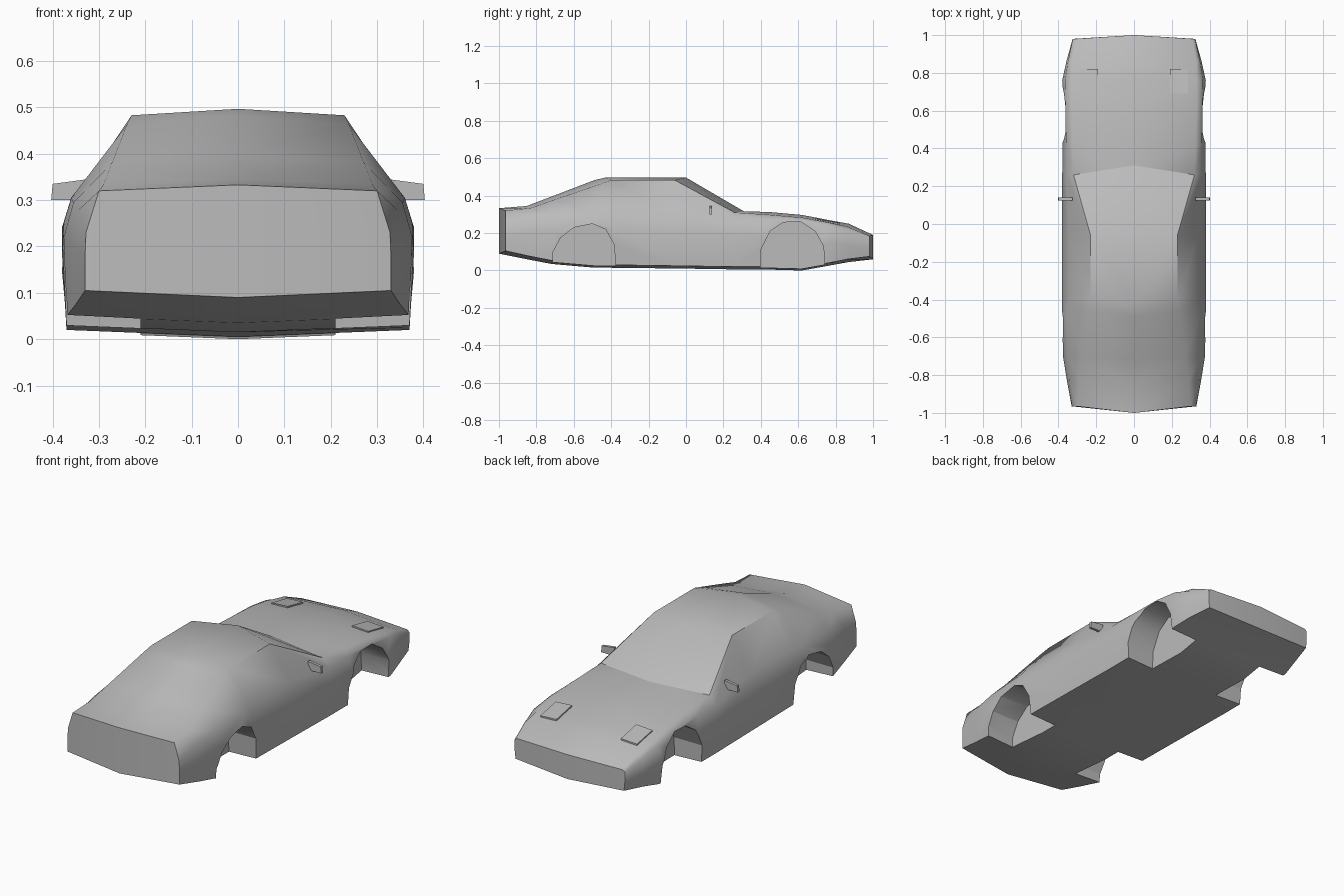
import bpy
import bmesh
from math import radians

cube = bpy.data.objects.get("Cube")
if cube:
    bpy.data.objects.remove(cube)

paint = bpy.data.materials.new("grey paint")
paint.use_nodes = True
GREY = (0.5, 0.5, 0.5, 1)
paint.diffuse_color = GREY
paint.node_tree.nodes["Principled BSDF"].inputs["Base Color"].default_value = GREY


def make_object(name, bm):
    bmesh.ops.recalc_face_normals(bm, faces=bm.faces)
    mesh = bpy.data.meshes.new(name)
    bm.to_mesh(mesh)
    bm.free()
    mesh.materials.append(paint)
    obj = bpy.data.objects.new(name, mesh)
    bpy.context.collection.objects.link(obj)
    return obj


def apply_modifiers(obj):
    activate(obj)
    for modifier in list(obj.modifiers):
        bpy.ops.object.modifier_apply(modifier=modifier.name)


def activate(obj):
    bpy.ops.object.select_all(action="DESELECT")
    obj.select_set(True)
    bpy.context.view_layer.objects.active = obj


def prism(name, outline, offset):
    """Extrude a closed outline of 3D points along an offset."""
    bm = bmesh.new()
    face = bm.faces.new([bm.verts.new(point) for point in outline])
    extruded = bmesh.ops.extrude_face_region(bm, geom=[face])["geom"]
    moved = [item for item in extruded if isinstance(item, bmesh.types.BMVert)]
    bmesh.ops.translate(bm, verts=moved, vec=offset)
    return make_object(name, bm)


def add_mirror(obj):
    modifier = obj.modifiers.new("both sides", "MIRROR")
    modifier.use_axis[0] = True
    return modifier


# Half sections from nose to tail:
# y, centre bulge in y, floor z, sill x, waist (x, z), shoulder (x, z), top edge (x, z), centre z
sections = [
    (.98, .02, .06, .32, (.325, .12), (.325, .175), (.31, .185), .19),
    (.86, .01, .045, .35, (.358, .14), (.35, .215), (.33, .235), .25),
    (.76, 0, .025, .37, (.38, .15), (.365, .245), (.33, .257), .27),
    (.62, 0, 0, .365, (.37, .16), (.362, .265), (.33, .283), .297),
    (.42, .02, .005, .37, (.378, .18), (.36, .27), (.325, .3), .313),
    (.26, .05, .005, .37, (.38, .19), (.36, .27), (.32, .31), .316),
    (-.06, .06, .01, .37, (.38, .22), (.345, .31), (.23, .483), .497),
    (-.4, -.03, .015, .37, (.38, .23), (.345, .31), (.23, .483), .497),
    (-.46, -.03, .015, .37, (.38, .24), (.36, .305), (.24, .462), .483),
    (-.7, -.02, .035, .37, (.376, .22), (.355, .295), (.272, .38), .395),
    (-.83, -.02, .06, .35, (.355, .2), (.343, .28), (.29, .334), .345),
    (-.965, -.035, .09, .33, (.33, .18), (.328, .23), (.3, .32), .333),
]
WINDSCREEN_BASE, ROOF_FRONT, ROOF_REAR = 5, 6, 7
TOP_EDGE = 4

# Body shell: loft one half, then mirror it
bm = bmesh.new()
rings = []
for y, bulge, floor, sill, waist, shoulder, edge, top in sections:
    side = [(sill, floor + .015), waist, shoulder, edge]
    ring = [bm.verts.new((0, y + bulge, floor))]
    ring += [bm.verts.new((x, y, z)) for x, z in side]
    ring.append(bm.verts.new((0, y + bulge, top)))
    rings.append(ring)
for front, rear in zip(rings, rings[1:]):
    for i in range(len(front) - 1):
        bm.faces.new((front[i], front[i + 1], rear[i + 1], rear[i]))
bm.faces.new(rings[0])
bm.faces.new(rings[-1])

# Crisp roof rails, pillars and windscreen base
for i in range(WINDSCREEN_BASE, ROOF_REAR):
    bm.edges.get((rings[i][TOP_EDGE], rings[i + 1][TOP_EDGE])).smooth = False
base = rings[WINDSCREEN_BASE]
bm.edges.get((base[TOP_EDGE], base[TOP_EDGE + 1])).smooth = False
body = make_object("body_shell", bm)
add_mirror(body)
apply_modifiers(body)

# Wheel arches cut through the sides
front_arch = [(.395, -.1), (.4, .11), (.45, .21), (.52, .257),
              (.61, .262), (.69, .21), (.735, .13), (.75, -.1)]
rear_arch = [(-.72, -.1), (-.71, .1), (-.67, .175), (-.6, .23),
             (-.5, .25), (-.43, .22), (-.385, .14), (-.365, -.1)]
for arch in (front_arch, rear_arch):
    for direction in (1, -1):
        outline = [(direction * .21, y, z) for y, z in arch]
        cutter = prism("wheel_arch_cutter", outline, (direction * .3, 0, 0))
        cutter.hide_render = True
        cut = body.modifiers.new("arch", "BOOLEAN")
        cut.operation = "DIFFERENCE"
        cut.solver = "EXACT"
        cut.object = cutter
        apply_modifiers(body)
        bpy.data.objects.remove(cutter)
activate(body)
bpy.ops.object.shade_smooth_by_angle(angle=radians(62))

# Door mirrors
outline = [(.325, .125, .3), (.403, .125, .3), (.4, .125, .335), (.325, .125, .345)]
add_mirror(prism("door_mirrors", outline, (0, .015, 0)))

# Closed headlamp covers lying on the bonnet
near, far, inner, outer = .69, .82, .19, .285
outline = [(inner, near, .276), (outer, near, .27), (outer, far, .245), (inner, far, .25)]
add_mirror(prism("headlamp_covers", outline, (0, 0, .008)))
